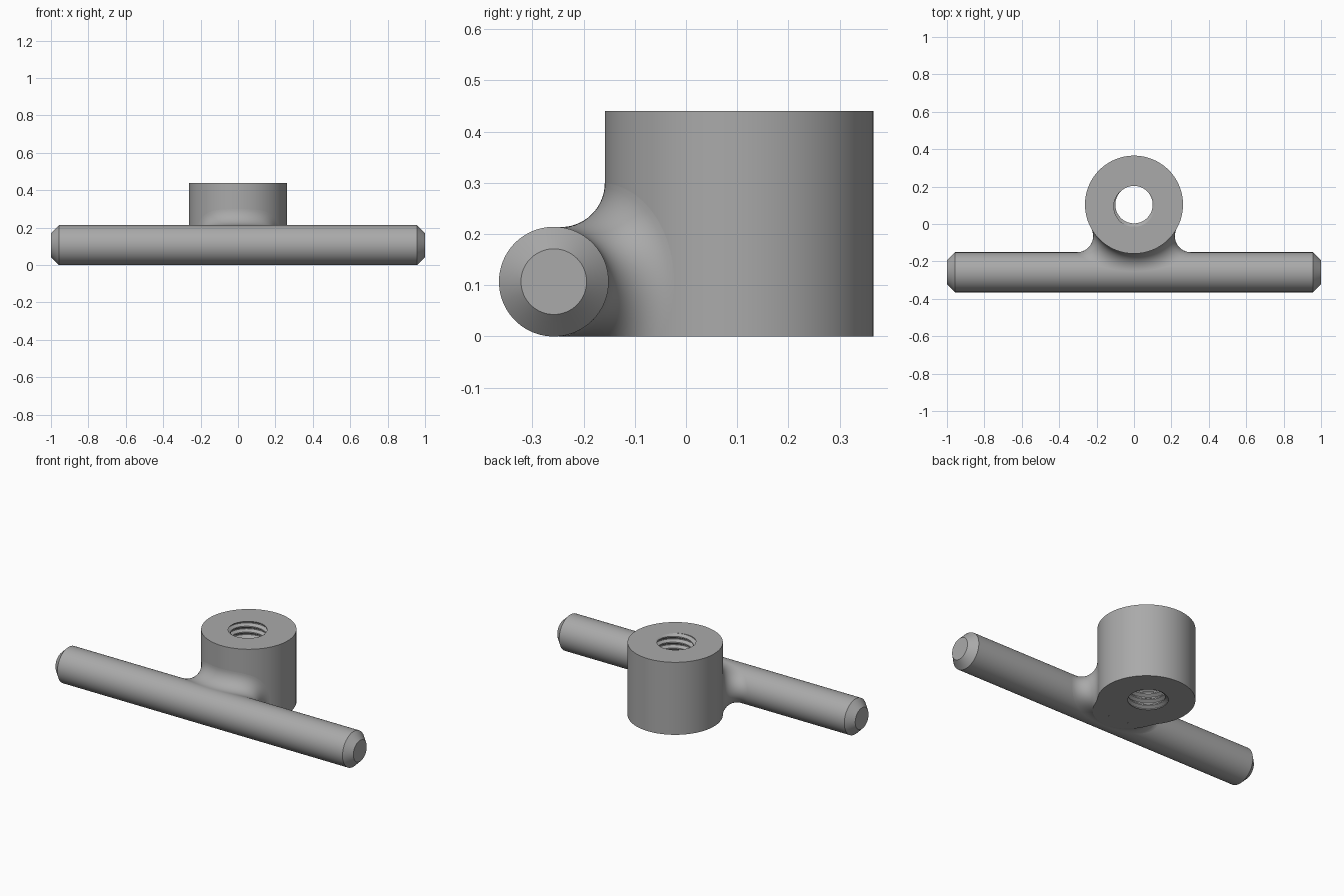
import bpy, bmesh
from math import pi, sin, cos, sqrt, radians, acos, floor
from mathutils import Vector

cube = bpy.data.objects.get("Cube")
if cube:
    bpy.data.objects.remove(cube, do_unlink=True)

ROD_R, ROD_Y, CHAMFER = 0.107, -0.258, 0.043
HUB_R, HUB_Y, HUB_H = 0.262, 0.1035, 0.44
FILLET = 0.086
MINOR, MAJOR, PITCH = 0.1, 0.118, 0.0353
SEG = 128

steel = bpy.data.materials.new("grey_steel")
steel.use_nodes = True
steel.diffuse_color = (0.4, 0.4, 0.4, 1)
steel.node_tree.nodes["Principled BSDF"].inputs["Base Color"].default_value = (0.4, 0.4, 0.4, 1)


def finish(name, bm):
    """Turn a bmesh into a smooth shaded object with crisp edges."""
    mesh = bpy.data.meshes.new(name)
    bm.to_mesh(mesh)
    bm.free()
    mesh.materials.append(steel)
    ob = bpy.data.objects.new(name, mesh)
    bpy.context.collection.objects.link(ob)
    bpy.ops.object.select_all(action='DESELECT')
    ob.select_set(True)
    bpy.context.view_layer.objects.active = ob
    bpy.ops.object.shade_smooth_by_angle(angle=radians(30))
    return ob


def skin(bm, columns):
    """Quads between neighbouring columns of points."""
    cols = [[bm.verts.new(p) for p in col] for col in columns]
    for a, b in zip(cols, cols[1:]):
        for i in range(len(a) - 1):
            bm.faces.new((a[i], b[i], b[i + 1], a[i + 1]))
    bmesh.ops.remove_doubles(bm, verts=bm.verts, dist=1e-5)
    bmesh.ops.dissolve_degenerate(bm, edges=bm.edges, dist=1e-6)
    bmesh.ops.recalc_face_normals(bm, faces=bm.faces)


# Cross rod with chamfered ends, turned about the x axis
profile = [(-1, 0), (-1, ROD_R - CHAMFER), (CHAMFER - 1, ROD_R),
           (1 - CHAMFER, ROD_R), (1, ROD_R - CHAMFER), (1, 0)]
bm = bmesh.new()
skin(bm, [[(x, ROD_Y + r * cos(2 * pi * i / SEG), ROD_R + r * sin(2 * pi * i / SEG))
           for x, r in profile] for i in range(SEG + 1)])
finish("cross_rod", bm)

# Hub with a helical internal thread
PHASES = [0, 0.2, 0.52, 0.68]
START = 0.1


def thread_radius(turns):
    t = turns - floor(turns)
    if t < PHASES[1]:
        f = 0
    elif t < PHASES[2]:
        f = (t - PHASES[1]) / (PHASES[2] - PHASES[1])
    elif t < PHASES[3]:
        f = 1
    else:
        f = (1 - t) / (1 - PHASES[3])
    return MINOR + (MAJOR - MINOR) * f


columns = []
top_turn = int(HUB_H / PITCH) + 2
for i in range(SEG + 1):
    turn = i / SEG
    radial = [(HUB_R, 0), (HUB_R, HUB_H)]
    for k in range(top_turn, -3, -1):
        for p in reversed(PHASES):
            z = min(max(PITCH * (k + p + turn + START), 0), HUB_H)
            radial.append((thread_radius(z / PITCH - turn - START), z))
    radial.append(radial[0])
    a = 2 * pi * turn
    columns.append([(r * cos(a), HUB_Y + r * sin(a), z) for r, z in radial])
bm = bmesh.new()
skin(bm, columns)
finish("threaded_hub", bm)

# Rolling ball fillet where the rod meets the hub
reach_hub, reach_rod = HUB_R + FILLET, ROD_R + FILLET
limit = acos((HUB_Y - reach_hub - ROD_Y) / reach_rod)
ARC = 16
columns = []
for i in range(SEG + 1):
    t = 2 * pi * i / SEG
    phi = limit * cos(t)
    y = ROD_Y + reach_rod * cos(phi)
    z = ROD_R + reach_rod * sin(phi)
    x = sqrt(max(reach_hub ** 2 - (y - HUB_Y) ** 2, 0))
    if t > pi:
        x = -x
    ball = Vector((x, y, z))
    to_hub = Vector((-x, HUB_Y - y, 0)).normalized()
    to_rod = Vector((0, ROD_Y - y, ROD_R - z)).normalized()
    columns.append([ball + FILLET * to_hub.slerp(to_rod, j / ARC) for j in range(ARC + 1)])
bm = bmesh.new()
skin(bm, columns)

# Trim the fillet flush with the flat underside
cut = bmesh.ops.bisect_plane(bm, geom=bm.verts[:] + bm.edges[:] + bm.faces[:], dist=1e-6,
                             plane_co=(0, 0, 0), plane_no=(0, 0, 1))
for e in cut["geom_cut"]:
    if isinstance(e, bmesh.types.BMEdge):
        e.smooth = False
for v in bm.verts:
    v.co.z = max(v.co.z, 0)
bmesh.ops.dissolve_degenerate(bm, edges=bm.edges, dist=1e-6)
# Face the concave surface outward
bm.normal_update()
top = max(bm.faces, key=lambda f: f.calc_center_median().z)
if top.normal.y > 0:
    bmesh.ops.reverse_faces(bm, faces=bm.faces)
finish("fillet", bm)
